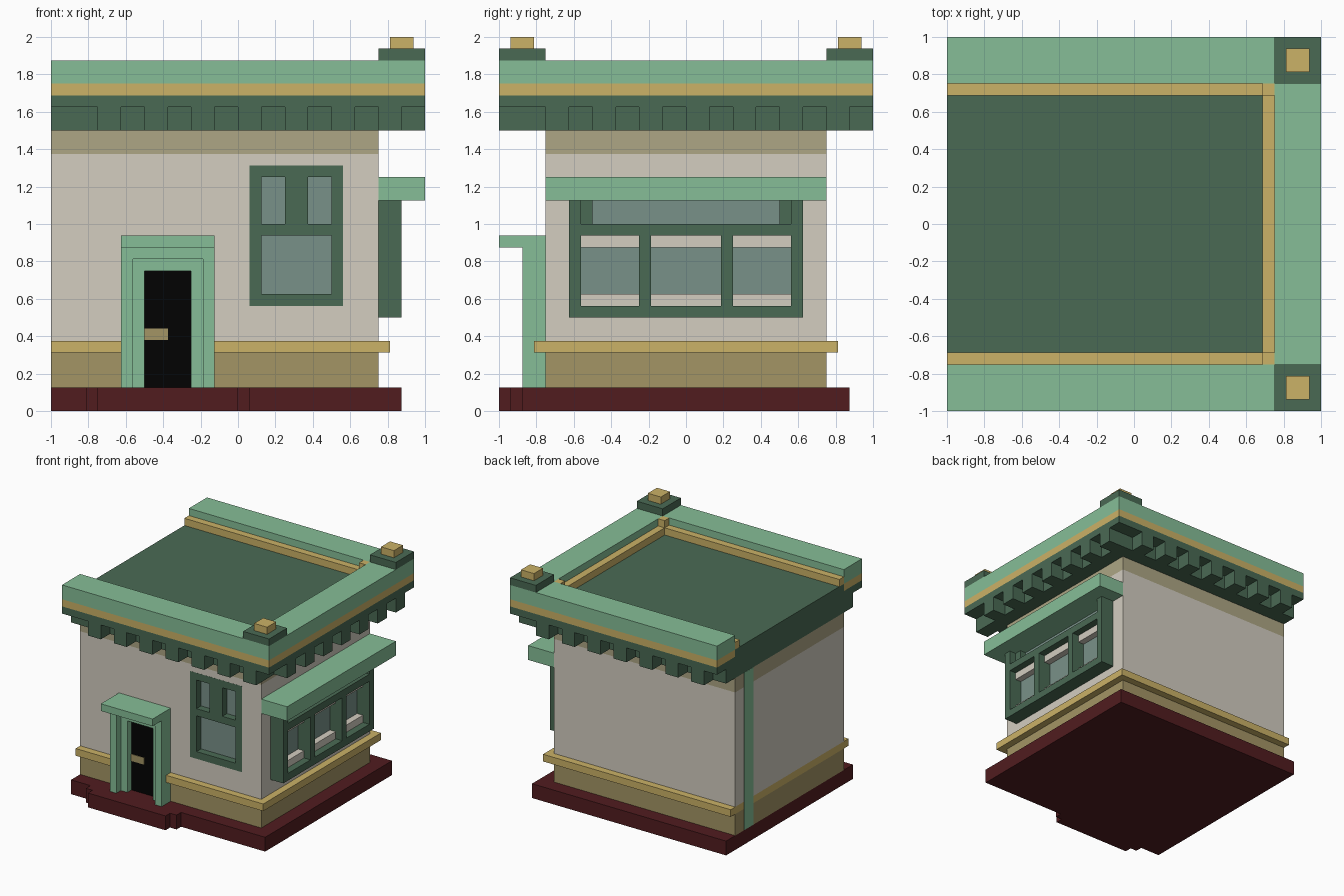
import bpy
import bmesh

if "Cube" in bpy.data.objects:
    bpy.data.objects.remove(bpy.data.objects["Cube"], do_unlink=True)


def linear(c):
    c /= 255
    return c / 12.92 if c <= 0.04045 else ((c + 0.055) / 1.055) ** 2.4


def material(name, rgb):
    m = bpy.data.materials.new(name)
    m.use_nodes = True
    col = tuple(linear(c) for c in rgb) + (1,)
    m.diffuse_color = col
    m.node_tree.nodes["Principled BSDF"].inputs["Base Color"].default_value = col
    return m


LIGHT = material("light green", (134, 190, 151))
DARK = material("dark green", (74, 106, 84))
TAN = material("tan", (203, 178, 103))
OLIVE = material("olive", (164, 149, 101))
KHAKI = material("khaki", (173, 166, 133))
PLASTER = material("plaster", (211, 205, 192))
GLASS = material("glass", (121, 145, 137))
BLACK = material("black", (2, 2, 2))
MAROON = material("maroon", (81, 28, 31))


def boxes(name, mat, *spans):
    """One object from boxes given as (x0, x1, y0, y1, z0, z1)."""
    bm = bmesh.new()
    for x0, x1, y0, y1, z0, z1 in spans:
        for v in bmesh.ops.create_cube(bm, size=1)["verts"]:
            v.co = (x0 if v.co.x < 0 else x1,
                    y0 if v.co.y < 0 else y1,
                    z0 if v.co.z < 0 else z1)
    me = bpy.data.meshes.new(name)
    bm.to_mesh(me)
    bm.free()
    ob = bpy.data.objects.new(name, me)
    bpy.context.collection.objects.link(ob)
    me.materials.append(mat)
    return ob


def prism(name, mat, outline, z0, z1):
    """Extrude a plan outline from z0 to z1."""
    bm = bmesh.new()
    f = bm.faces.new([bm.verts.new((x, y, z0)) for x, y in outline])
    up = bmesh.ops.extrude_face_region(bm, geom=[f])["geom"]
    bmesh.ops.translate(bm, vec=(0, 0, z1 - z0),
                        verts=[v for v in up if isinstance(v, bmesh.types.BMVert)])
    bmesh.ops.recalc_face_normals(bm, faces=bm.faces)
    me = bpy.data.meshes.new(name)
    bm.to_mesh(me)
    bm.free()
    me.materials.append(mat)
    bpy.context.collection.objects.link(bpy.data.objects.new(name, me))


def cut(ob, cutter):
    """Subtract the cutter and remove it."""
    cutter.hide_render = True
    mod = ob.modifiers.new("cut", "BOOLEAN")
    mod.operation, mod.solver, mod.object = "DIFFERENCE", "EXACT", cutter
    bpy.context.view_layer.objects.active = ob
    bpy.ops.object.modifier_apply(modifier=mod.name)
    bpy.data.objects.remove(cutter, do_unlink=True)


# Plinth with a stepped porch at the door
prism("plinth", MAROON,
      [(-1, 0.875), (-1, -0.875), (-0.8125, -0.875), (-0.8125, -0.9375),
       (-0.75, -0.9375), (-0.75, -1), (0, -1), (0, -0.9375),
       (0.0625, -0.9375), (0.0625, -0.875), (0.875, -0.875), (0.875, 0.875)],
      0, 0.125)

# Body: wainscot, plaster wall and upper band
boxes("wainscot", OLIVE, (-1, 0.75, -0.75, 0.75, 0.125, 0.3125))
wall = boxes("wall", PLASTER, (-1, 0.75, -0.75, 0.75, 0.375, 1.375))
boxes("upper_band", KHAKI, (-1, 0.75, -0.75, 0.75, 1.375, 1.5))
boxes("side_strip", LIGHT, (-1.001, -0.999, 0.5, 0.625, 0.125, 1.5))
cut(wall, boxes("front_hole", DARK, (0.063, 0.562, -0.8, -0.66, 0.563, 1.312)))

# Wainscot trim, broken at the door
boxes("wainscot_trim", TAN,
      (-1, 0.8125, -0.75, 0.8125, 0.3125, 0.375),
      (-1, -0.625, -0.8125, -0.75, 0.3125, 0.375),
      (-0.125, 0.8125, -0.8125, -0.75, 0.3125, 0.375))

# Door and its stepped surround
boxes("door", BLACK, (-0.5, -0.25, -0.756, -0.75, 0.125, 0.75))
boxes("door_handle", OLIVE, (-0.5, -0.375, -0.76, -0.756, 0.38, 0.44))
boxes("door_outer_frame", LIGHT,
      (-0.625, -0.5625, -0.875, -0.75, 0.125, 0.875),
      (-0.1875, -0.125, -0.875, -0.75, 0.125, 0.875),
      (-0.5625, -0.1875, -0.875, -0.75, 0.8125, 0.875))
boxes("door_inner_frame", LIGHT,
      (-0.5625, -0.5, -0.8125, -0.75, 0.125, 0.8125),
      (-0.25, -0.1875, -0.8125, -0.75, 0.125, 0.8125),
      (-0.5, -0.25, -0.8125, -0.75, 0.75, 0.8125))
boxes("door_lintel", LIGHT, (-0.625, -0.125, -1, -0.75, 0.875, 0.9375))

# Front window: flush frame with recessed panes
Y0, Y1 = -0.751, -0.67
boxes("front_window_frame", DARK,
      (0.0625, 0.125, Y0, Y1, 0.5625, 1.3125),
      (0.5, 0.5625, Y0, Y1, 0.5625, 1.3125),
      (0.125, 0.5, Y0, Y1, 0.5625, 0.625),
      (0.125, 0.5, Y0, Y1, 0.9375, 1.0),
      (0.125, 0.5, Y0, Y1, 1.25, 1.3125),
      (0.25, 0.375, Y0, Y1, 1.0, 1.25))
boxes("front_window_glass", GLASS, (0.1, 0.53, -0.6875, -0.68, 0.6, 1.28))

# Shop window: three panes between pale ledges, below a transom light
X0, X1 = 0.75, 0.875
boxes("shop_window_frame", DARK,
      (X0, X1, -0.625, 0.625, 0.5, 0.5625),
      (X0, X1, -0.625, 0.625, 0.9375, 1.0),
      *[(X0, X1, s * 0.59375 - 0.03125, s * 0.59375 + 0.03125, a, b)
        for s in (-1, 1) for a, b in ((0.5625, 0.9375), (1.0, 1.125))],
      *[(X0, X1, s * 0.21875 - 0.03125, s * 0.21875 + 0.03125, 0.5625, 0.9375)
        for s in (-1, 1)],
      *[(X0, 0.8125, s * 0.53125 - 0.03125, s * 0.53125 + 0.03125, 1.0, 1.125)
        for s in (-1, 1)])
panes = ((-0.5625, -0.25), (-0.1875, 0.1875), (0.25, 0.5625))
boxes("shop_window_ledges", PLASTER,
      *[(X0, 0.8125, a, b, z, z + 0.0625)
        for a, b in panes for z in (0.5625, 0.875)])
boxes("shop_window_glass", GLASS,
      *[(X0, 0.756, a, b, 0.625, 0.875) for a, b in panes],
      (X0, 0.756, -0.5, 0.5, 1.0, 1.125))
boxes("shop_awning", LIGHT, (0.75, 1, -0.75, 0.75, 1.125, 1.25))

# Cornice; the corbel row is turned a quarter for each of three sides
boxes("cornice", DARK,
      (-1, 0.875, -0.875, 0.875, 1.5, 1.625),
      (-1, 1, -1, 1, 1.625, 1.6875),
      (-1, 0.75, -0.75, 0.75, 1.6875, 1.75))
corbels = []
for k in range(7):
    a = -0.75 + 0.25 * k
    b = a + 0.125
    corbels += [(a, b, -1, -0.875, 1.5, 1.625),
                (0.875, 1, a, b, 1.5, 1.625),
                (-b, -a, 0.875, 1, 1.5, 1.625)]
boxes("corbels", DARK, *corbels)


# Roof rims, open on the side without a parapet
def rim(name, mat, inner, outer, z0, z1):
    boxes(name, mat,
          (-1, outer, -outer, -inner, z0, z1),
          (-1, outer, inner, outer, z0, z1),
          (inner, outer, -inner, inner, z0, z1))


rim("cornice_stripe", TAN, 0.75, 1, 1.6875, 1.75)
rim("parapet", LIGHT, 0.75, 1, 1.75, 1.875)
rim("roof_edge_trim", TAN, 0.6875, 0.75, 1.75, 1.8125)

# Corner ornaments
for side, s in (("front", -1), ("back", 1)):
    def around(y, r):
        return s * y - r, s * y + r
    boxes(side + "_inner_post", TAN,
          (0.6875, 0.75, *around(0.71875, 0.03125), 1.8125, 1.875))
    boxes(side + "_corner_block", DARK,
          (0.75, 1, *around(0.875, 0.125), 1.875, 1.9375))
    boxes(side + "_corner_cap", TAN,
          (0.8125, 0.9375, *around(0.875, 0.0625), 1.9375, 2.0))
